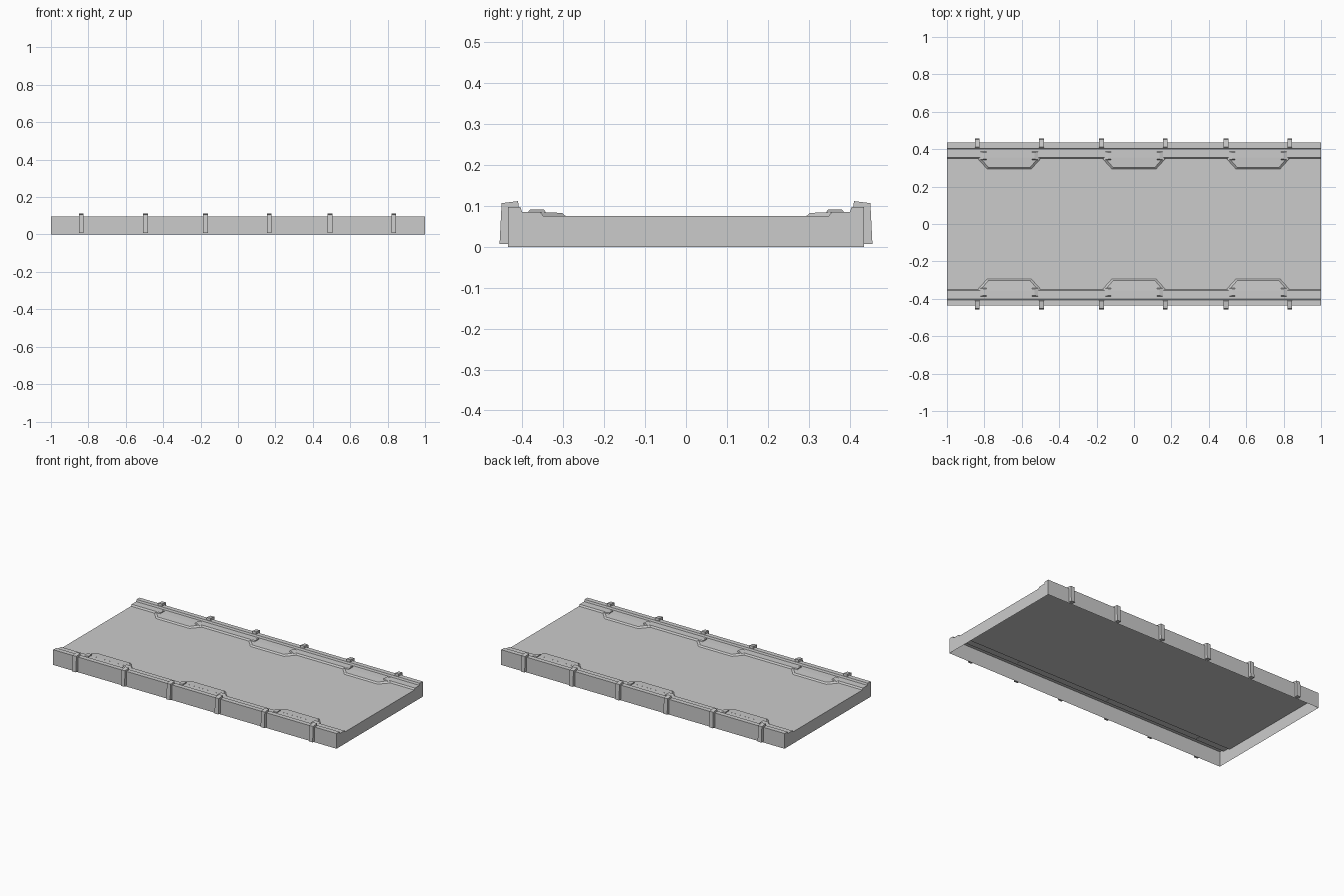
import bpy, bmesh

if "Cube" in bpy.data.objects:
    bpy.data.objects.remove(bpy.data.objects["Cube"])

def make(name, verts, faces):
    me = bpy.data.meshes.new(name)
    bm = bmesh.new()
    vs = [bm.verts.new(v) for v in verts]
    for f in faces:
        bm.faces.new([vs[i] for i in f])
    bmesh.ops.recalc_face_normals(bm, faces=bm.faces)
    bm.to_mesh(me)
    bm.free()
    ob = bpy.data.objects.new(name, me)
    bpy.context.collection.objects.link(ob)
    return ob

def extrude_x(name, prof, x0, x1, closed=True):
    """Extrude a (y, z) profile along x with end caps; open leaves last-to-first side off."""
    n = len(prof)
    verts = [(x, y, z) for x in (x0, x1) for y, z in prof]
    faces = [tuple(range(n)), tuple(range(2 * n - 1, n - 1, -1))]
    for i in range(n if closed else n - 1):
        j = (i + 1) % n
        faces.append((i, j, n + j, n + i))
    return make(name, verts, faces)

# Deck shell: kerbed cross-section, open underneath
half = [(0.435, 0), (0.435, 0.097), (0.405, 0.097), (0.401, 0.085),
        (0.356, 0.085), (0.349, 0.075)]
deck_profile = half + [(-y, z) for y, z in reversed(half)]
extrude_x("deck_shell", deck_profile, -1, 1, closed=False)

clip = [(0.435, 0.007), (0.456, 0.007), (0.451, 0.107),
        (0.411, 0.112), (0.409, 0.097), (0.435, 0.097)]

for s, side in ((-1, "front"), (1, "back")):
    # Side clips hooked over the kerb
    for x in (-0.838, -0.495, -0.173, 0.167, 0.492, 0.833):
        extrude_x(side + "_clip", [(s * y, z) for y, z in clip], x - 0.013, x + 0.013)

    for cx in (-0.667, 0.0, 0.663):
        # Trapezoid pad with bevelled edge, running off the ledge
        low = [(-0.168, 0.349), (-0.118, 0.294), (0.118, 0.294), (0.168, 0.349)]
        top = [(-0.158, 0.356), (-0.112, 0.303), (0.112, 0.303), (0.158, 0.356)]
        verts = [(cx + x, s * y, 0.075) for x, y in low]
        verts += [(cx + x, s * y, 0.0853 if y > 0.35 else 0.083) for x, y in top]
        make(side + "_pad", verts,
             [(4, 5, 6, 7), (0, 1, 5, 4), (1, 2, 6, 5), (2, 3, 7, 6)])

        # Small wedge stops at both pad ends
        for m in (-1, 1):
            xi, xo = cx + m * 0.122, cx + m * 0.16
            verts = [(xi, s * 0.342, 0.083), (xi, s * 0.388, 0.083),
                     (xo, s * 0.388, 0.083), (xo, s * 0.342, 0.083),
                     (xi, s * 0.347, 0.091), (xi, s * 0.382, 0.091),
                     (xo - m * 0.025, s * 0.382, 0.091), (xo - m * 0.025, s * 0.347, 0.091)]
            make(side + "_wedge_stop", verts,
                 [(0, 1, 2, 3), (4, 5, 6, 7), (0, 1, 5, 4),
                  (1, 2, 6, 5), (2, 3, 7, 6), (3, 0, 4, 7)])
